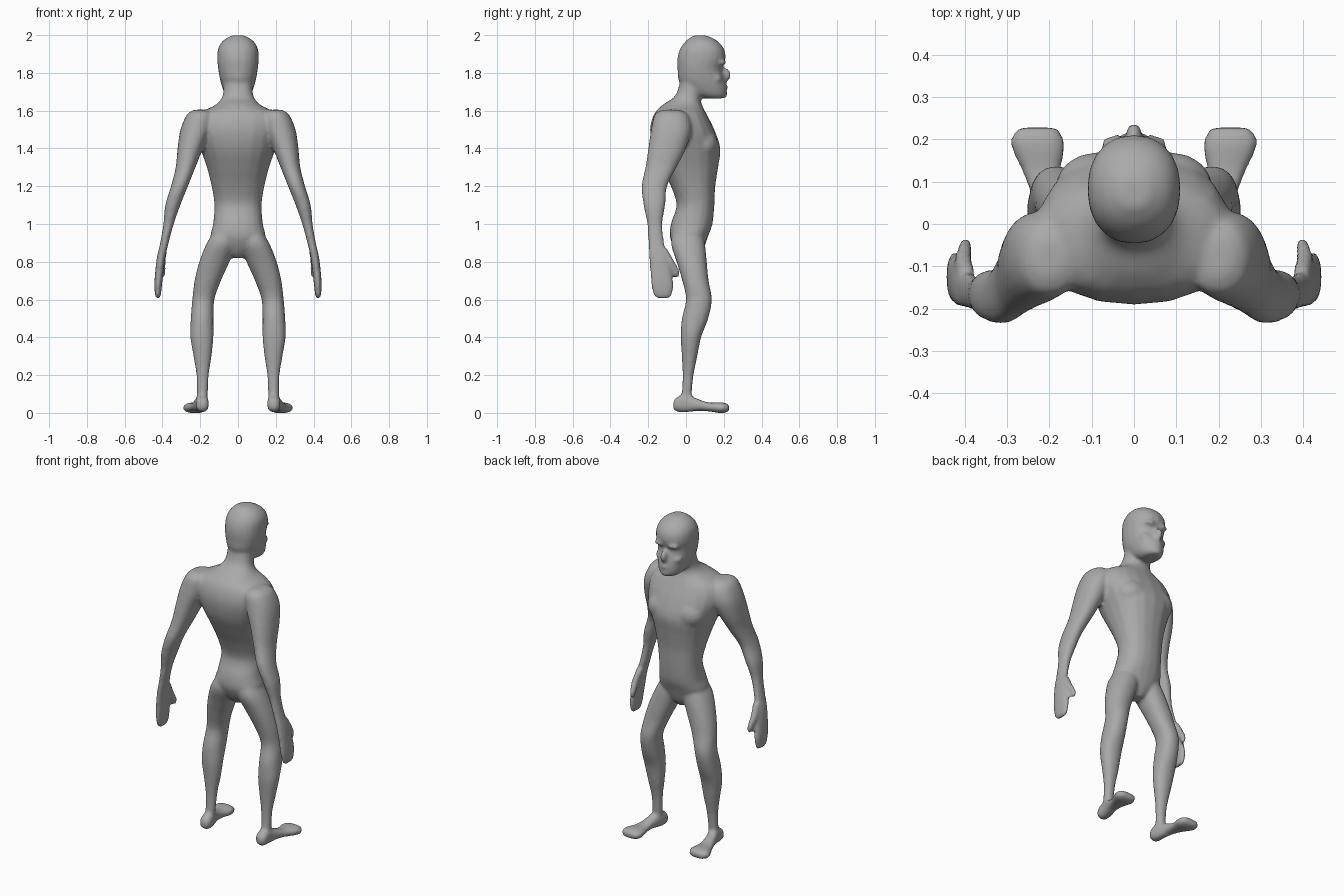
import bpy
import bmesh
import math
from mathutils import Vector, Matrix

cube = bpy.data.objects.get("Cube")
if cube:
    bpy.data.objects.remove(cube, do_unlink=True)

SIDES = 20
STEPS = 4
bm = bmesh.new()


def spline(rows):
    """Resample rows of numbers with a smooth curve through all of them."""
    pts = [Vector(r) for r in rows]
    out = []
    for i in range(len(pts) - 1):
        a, b = pts[max(i - 1, 0)], pts[i]
        c, d = pts[i + 1], pts[min(i + 2, len(pts) - 1)]
        for s in range(STEPS):
            t = s / STEPS
            out.append(b + t / 2 * ((c - a) + t * ((2 * a - 5 * b + 4 * c - d)
                       + t * (3 * (b - c) + d - a))))
    return out + [pts[-1]]


def rounded(v, power):
    return math.copysign(abs(v) ** (2 / power), v)


def loft(rows, power=2.2, along_y=False, side=1):
    """Closed skin over rings given as (station, x0, x1, other0, other1)."""
    rings = []
    for st, x0, x1, v0, v1 in spline(rows):
        ring = []
        for k in range(SIDES):
            a = math.tau * k / SIDES
            x = (x0 + x1) / 2 + (x1 - x0) / 2 * rounded(math.cos(a), power)
            v = (v0 + v1) / 2 + (v1 - v0) / 2 * rounded(math.sin(a), power)
            co = (x * side, st, v) if along_y else (x * side, v, st)
            ring.append(bm.verts.new(co))
        rings.append(ring)
    faces = [bm.faces.new(rings[0]), bm.faces.new(rings[-1])]
    for lo, hi in zip(rings, rings[1:]):
        for k in range(SIDES):
            n = (k + 1) % SIDES
            faces.append(bm.faces.new((lo[k], lo[n], hi[n], hi[k])))
    bmesh.ops.recalc_face_normals(bm, faces=faces)


def centred(rows):
    """Turn (station, half width, back, front) into full ring rows."""
    return [(z, -w, w, back, front) for z, w, back, front in rows]


def lump(centre, size, tilt=0):
    """Ellipsoid swelling that merges into the skin."""
    m = (Matrix.Translation(centre) @ Matrix.Rotation(tilt, 4, 'X')
         @ Matrix.Diagonal((*size, 1)))
    bmesh.ops.create_uvsphere(bm, u_segments=16, v_segments=10, radius=1, matrix=m)


# Torso and neck
loft(centred([
    (.82, .03, -.02, .06), (.86, .08, -.055, .09), (.93, .143, -.085, .115),
    (1, .132, -.08, .14), (1.1, .125, -.05, .15), (1.2, .14, -.08, .155),
    (1.3, .165, -.13, .17), (1.4, .2, -.175, .182), (1.5, .23, -.19, .15),
    (1.58, .21, -.17, .11), (1.63, .12, -.125, .085), (1.67, .085, -.065, .08),
    (1.72, .077, -.04, .1), (1.77, .08, -.03, .12)]), 2.3)

# Skull and jaw
loft(centred([
    (1.665, .045, .1, .2), (1.69, .07, .03, .215), (1.75, .092, -.035, .212),
    (1.82, .105, -.045, .192), (1.88, .11, -.045, .21), (1.93, .105, -.03, .2),
    (1.97, .08, 0, .165), (1.998, .035, .04, .11)]))

# Nose, lips and chin
lump((0, .207, 1.79), (.02, .032, .036), .3)
lump((0, .2, 1.725), (.034, .022, .013))
lump((0, .195, 1.685), (.032, .026, .02))

for side in (1, -1):
    # Brow, cheekbone and chest muscle
    lump((side * .04, .186, 1.855), (.04, .026, .015))
    lump((side * .06, .16, 1.77), (.025, .03, .022))
    lump((side * .085, .09, 1.42), (.1, .08, .085))

    # Shoulder, arm and flat hand
    loft([
        (1.605, .17, .23, -.12, -.04), (1.58, .13, .27, -.165, .01),
        (1.5, .14, .305, -.185, .03), (1.4, .185, .32, -.2, 0),
        (1.3, .225, .33, -.215, -.05), (1.2, .265, .355, -.235, -.1),
        (1.1, .305, .385, -.225, -.11), (1, .34, .395, -.205, -.125),
        (.9, .367, .412, -.2, -.115), (.82, .385, .43, -.195, -.095),
        (.7, .4, .442, -.187, -.068), (.63, .408, .44, -.174, -.072),
        (.607, .415, .433, -.155, -.09)], side=side)

    # Thumb
    loft([
        (.87, .375, .415, -.14, -.1), (.8, .383, .422, -.11, -.06),
        (.75, .383, .413, -.076, -.034), (.72, .388, .408, -.064, -.036)], side=side)

    # Thigh, knee and calf
    loft([
        (.97, .03, .12, -.06, .08), (.9, .008, .165, -.08, .1),
        (.8, .045, .205, -.05, .11), (.7, .09, .23, -.02, .12),
        (.6, .125, .242, 0, .137), (.5, .13, .25, -.022, .118),
        (.4, .13, .252, -.028, .08), (.3, .14, .236, -.022, .06),
        (.2, .155, .22, -.018, .04), (.1, .16, .218, -.022, .03),
        (.04, .165, .215, -.03, .03)], side=side)

    # Foot, splayed outwards at the toes
    loft([
        (-.068, .17, .21, .02, .06), (-.045, .155, .223, .005, .085),
        (0, .158, .225, .003, .1), (.06, .172, .24, .01, .075),
        (.12, .173, .262, .008, .055), (.19, .163, .292, -.002, .056),
        (.228, .18, .275, .008, .044)], 2.4, along_y=True, side=side)

# Fuse everything into one skin
mesh = bpy.data.meshes.new("body")
bm.to_mesh(mesh)
bm.free()
body = bpy.data.objects.new("body", mesh)
bpy.context.collection.objects.link(body)

remesh = body.modifiers.new("fuse", 'REMESH')
remesh.mode = 'VOXEL'
remesh.voxel_size = .01
remesh.use_smooth_shade = True
relax = body.modifiers.new("relax", 'SMOOTH')
relax.factor = .5
relax.iterations = 5

# Skin colour
skin = bpy.data.materials.new("plain grey")
skin.use_nodes = True
grey = (.4, .4, .4, 1)
skin.diffuse_color = grey
skin.node_tree.nodes["Principled BSDF"].inputs["Base Color"].default_value = grey
mesh.materials.append(skin)
for poly in mesh.polygons:
    poly.use_smooth = True
